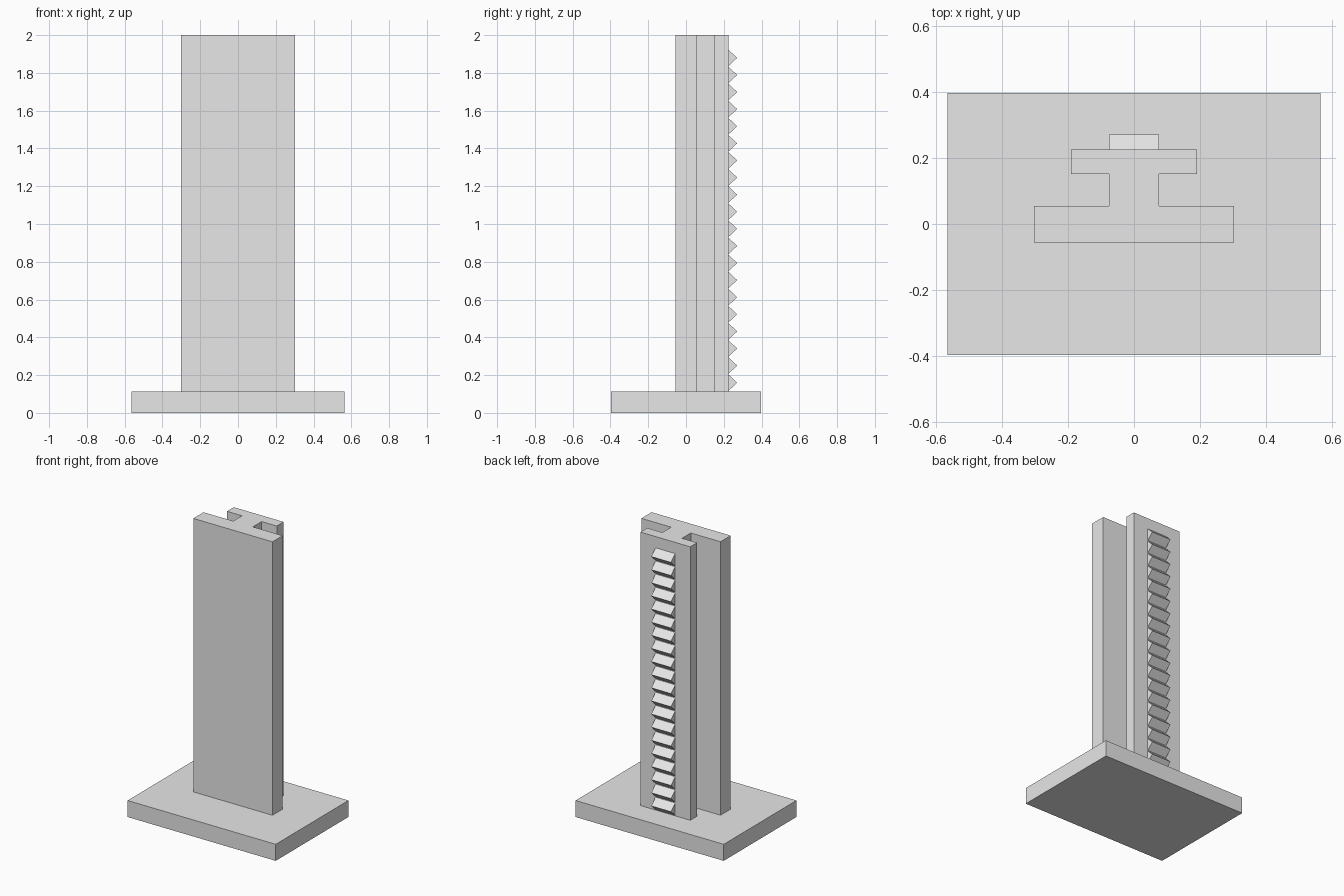
import bpy
import bmesh
from mathutils import Vector

if "Cube" in bpy.data.objects:
    bpy.data.objects.remove(bpy.data.objects["Cube"], do_unlink=True)

grey = bpy.data.materials.new("light grey")
grey.use_nodes = True
grey.diffuse_color = (0.8, 0.8, 0.8, 1)
grey.node_tree.nodes["Principled BSDF"].inputs["Base Color"].default_value = (0.8, 0.8, 0.8, 1)


def prism(name, outline, direction):
    """Extrude a closed flat outline along a vector into a solid."""
    bm = bmesh.new()
    face = bm.faces.new([bm.verts.new(p) for p in outline])
    extruded = bmesh.ops.extrude_face_region(bm, geom=[face])["geom"]
    tops = [v for v in extruded if isinstance(v, bmesh.types.BMVert)]
    bmesh.ops.translate(bm, verts=tops, vec=Vector(direction))
    bmesh.ops.recalc_face_normals(bm, faces=bm.faces)
    mesh = bpy.data.meshes.new(name)
    bm.to_mesh(mesh)
    bm.free()
    mesh.materials.append(grey)
    obj = bpy.data.objects.new(name, mesh)
    bpy.context.collection.objects.link(obj)
    return obj


BASE_TOP = 0.114
HEIGHT = 2.0
BACK = 0.225

# Base plate
corners = [(-0.565, -0.396), (0.565, -0.396), (0.565, 0.396), (-0.565, 0.396)]
prism("base_plate", [(x, y, 0) for x, y in corners], (0, 0, BASE_TOP))

# Rail: wide front flange, narrow web, smaller back flange, as a mirrored section
half = [(0.302, -0.056), (0.302, 0.055), (0.075, 0.055),
        (0.075, 0.151), (0.19, 0.151), (0.19, BACK)]
section = half + [(-x, y) for x, y in reversed(half)]
prism("rail", [(x, y, BASE_TOP) for x, y in section], (0, 0, HEIGHT - BASE_TOP))

# Rack tooth, repeated up the back flange
PITCH = 0.0905
HALF_TOOTH = 0.043
FIRST = 0.16
profile = [(BACK, -HALF_TOOTH), (0.271, 0), (BACK, HALF_TOOTH)]
teeth = prism("rack_teeth", [(-0.075, y, FIRST + z) for y, z in profile], (0.15, 0, 0))
array = teeth.modifiers.new("repeat", 'ARRAY')
array.count = 20
array.use_relative_offset = False
array.use_constant_offset = True
array.constant_offset_displace = (0, 0, PITCH)
